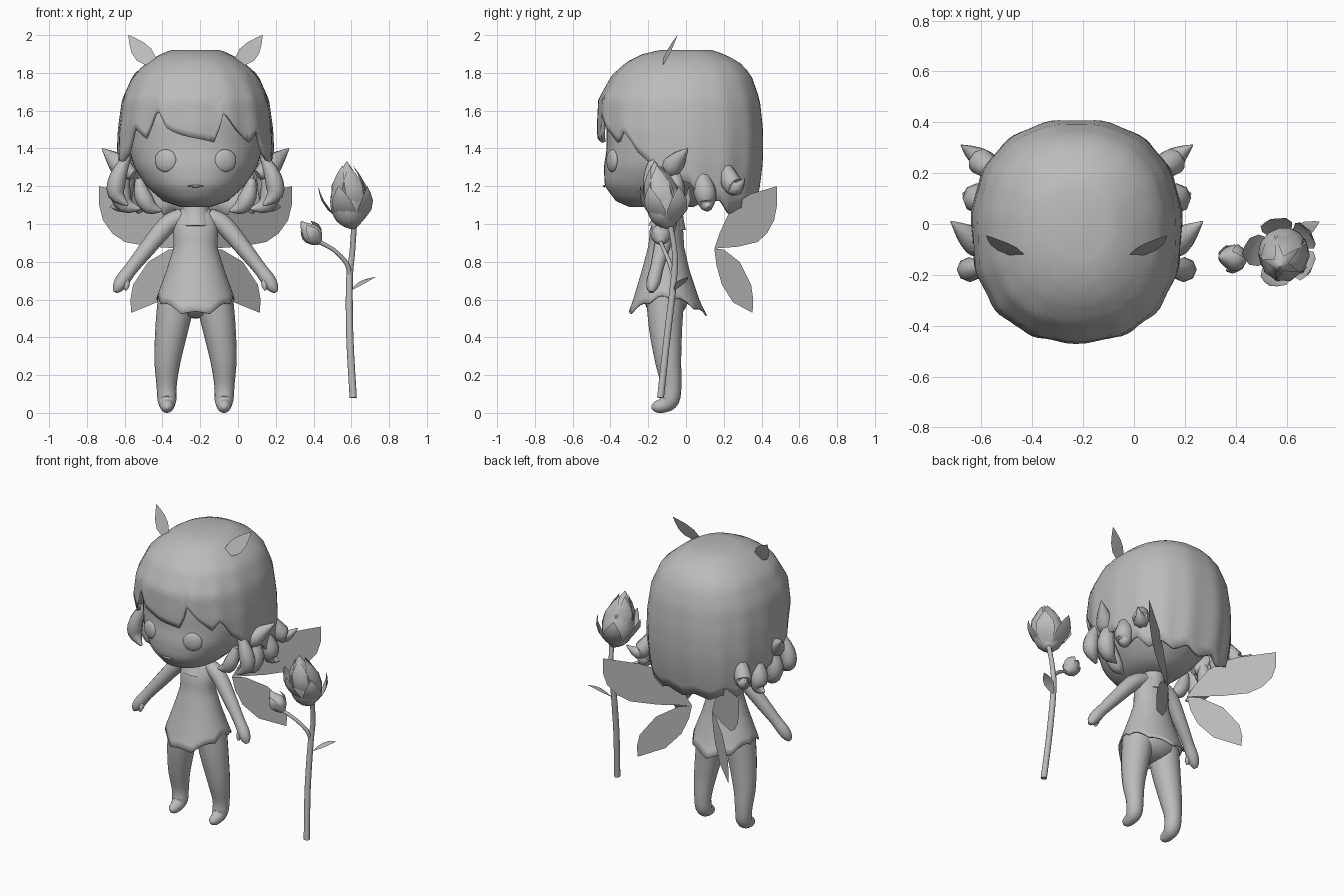
import bpy, bmesh, math
from mathutils import Vector

if "Cube" in bpy.data.objects:
    bpy.data.objects.remove(bpy.data.objects["Cube"])

CX = -0.225  # the figure's mirror plane
grey = bpy.data.materials.new("soft_grey")
grey.diffuse_color = (0.5, 0.5, 0.5, 1)
grey.use_nodes = True
grey.node_tree.nodes["Principled BSDF"].inputs["Base Color"].default_value = grey.diffuse_color


def finish(name, bm, smooth=True, angle=50):
    bmesh.ops.recalc_face_normals(bm, faces=bm.faces)
    me = bpy.data.meshes.new(name)
    bm.to_mesh(me)
    bm.free()
    me.materials.append(grey)
    ob = bpy.data.objects.new(name, me)
    bpy.context.collection.objects.link(ob)
    if smooth:
        bpy.ops.object.select_all(action='DESELECT')
        ob.select_set(True)
        bpy.context.view_layer.objects.active = ob
        bpy.ops.object.shade_smooth_by_angle(angle=math.radians(angle))
    return ob


def skin(bm, rings, first=True, last=True):
    vr = [[bm.verts.new(p) for p in r] for r in rings]
    n = len(vr[0])
    for a, b in zip(vr, vr[1:]):
        for i in range(n):
            bm.faces.new((a[i], a[(i + 1) % n], b[(i + 1) % n], b[i]))
    if first:
        bm.faces.new(vr[0])
    if last:
        bm.faces.new(vr[-1])


def lerp_table(table, t):
    """Piecewise linear lookup; first column ascending."""
    if t <= table[0][0]:
        return table[0][1:]
    for a, b in zip(table, table[1:]):
        if t <= b[0]:
            k = (t - a[0]) / (b[0] - a[0])
            return [u + (v - u) * k for u, v in zip(a[1:], b[1:])]
    return table[-1][1:]


def loft(name, prof, hem, cols=48, rows=14, ease=1.0, n=2.2, ripple=0, last=True):
    """Profile rows (z, half width, front y, back y); hem(angle) is the lower edge."""
    top = prof[-1][0]
    rings = []
    for j in range(rows + 1):
        s = (j / rows) ** ease
        ring = []
        for i in range(cols):
            a = 2 * math.pi * i / cols
            z = top - (top - hem(a)) * s
            hx, yf, yb = lerp_table(prof, z)
            k = 1 + ripple * s * math.cos(15 * a)
            sa, ca = math.sin(a), math.cos(a)
            x = hx * k * math.copysign(abs(sa) ** (2 / n), sa)
            y = (yf + yb) / 2 - (yb - yf) / 2 * k * math.copysign(abs(ca) ** (2 / n), ca)
            ring.append((CX + x, y, z))
        rings.append(ring)
    bm = bmesh.new()
    skin(bm, rings, True, last)
    return finish(name, bm)


def tube(name, pts, sides=12, sub=4, ref=(0, 1, 0)):
    """Tapered tube through (x, y, z, radius) points."""
    P = [Vector(p) for p in pts]
    path = []
    for i in range(len(P) - 1):
        p0, p1, p2, p3 = P[max(i - 1, 0)], P[i], P[i + 1], P[min(i + 2, len(P) - 1)]
        for k in range(sub):
            t = k / sub
            path.append(0.5 * (2 * p1 + (p2 - p0) * t + (2 * p0 - 5 * p1 + 4 * p2 - p3) * t * t
                               + (3 * p1 - p0 - 3 * p2 + p3) * t ** 3))
    path.append(P[-1])
    rings = []
    for i, p in enumerate(path):
        d = (path[min(i + 1, len(path) - 1)] - path[max(i - 1, 0)]).to_3d().normalized()
        u = d.cross(Vector(ref)).normalized()
        v = d.cross(u)
        r = max(p[3], 0.002)
        rings.append([p.to_3d() + r * (u * math.cos(2 * math.pi * k / sides)
                                       + v * math.sin(2 * math.pi * k / sides)) for k in range(sides)])
    bm = bmesh.new()
    skin(bm, rings)
    return finish(name, bm)


def leaf(name, base, tip, side, width, bulge=(0, 0, 0)):
    """Pointed leaf sheet, bowed along its length by the bulge vector."""
    base, tip, side, bulge = map(Vector, (base, tip, side, bulge))
    side.normalize()
    bm = bmesh.new()
    rows = []
    for t, w in ((0, .12), (.2, .65), (.42, 1), (.65, .85), (.85, .42), (1, .02)):
        c = base.lerp(tip, t) + bulge * math.sin(math.pi * t)
        rows.append([bm.verts.new(c + side * width * w * k - bulge * .35 * abs(k) * w) for k in (-1, 0, 1)])
    for a, b in zip(rows, rows[1:]):
        for k in (0, 1):
            bm.faces.new((a[k], a[k + 1], b[k + 1], b[k]))
    return finish(name, bm)


def ball(name, loc, scale, turn=0):
    bm = bmesh.new()
    bmesh.ops.create_uvsphere(bm, u_segments=24, v_segments=14, radius=1)
    ob = finish(name, bm)
    ob.location, ob.scale, ob.rotation_euler = loc, scale, (0, 0, turn)
    return ob


def mirrored(s, pts):
    return [(CX + s * p[0],) + tuple(p[1:]) for p in pts]


# Head
loft("head", [(1.09, .08, -.30, .04), (1.12, .17, -.37, .10), (1.2, .26, -.43, .2),
              (1.3, .325, -.435, .28), (1.4, .355, -.42, .33), (1.55, .355, -.42, .34),
              (1.7, .31, -.37, .31), (1.8, .2, -.25, .2), (1.84, .05, -.05, .05)],
     lambda a: 1.09, rows=24)

# Hair cap with a ragged fringe, side locks and longer back
edge = [(-180, 1.04), (-168, 1.08), (-155, 1.04), (-140, 1.09), (-128, 1.05), (-115, 1.13),
        (-104, 1.09), (-92, 1.24), (-82, 1.17), (-72, 1.31), (-60, 1.38), (-50, 1.52), (-37, 1.45),
        (-28, 1.62), (-18, 1.5), (-8, 1.47), (12, 1.43), (19, 1.59), (30, 1.5), (41, 1.43), (50, 1.5),
        (60, 1.38), (72, 1.31), (82, 1.17), (92, 1.24), (104, 1.09), (115, 1.13), (128, 1.05),
        (140, 1.09), (155, 1.04), (168, 1.08), (180, 1.04)]


def hair_edge(a):
    return lerp_table(edge, (math.degrees(a) + 180) % 360 - 180)[0]


hair = loft("hair", [(1.03, .37, -.38, .36), (1.13, .395, -.40, .378), (1.2, .405, -.43, .393),
                     (1.34, .415, -.45, .41), (1.5, .41, -.468, .41), (1.66, .388, -.462, .392),
                     (1.79, .33, -.39, .345), (1.86, .25, -.31, .28), (1.9, .185, -.23, .2),
                     (1.92, .13, -.14, .14)],
            hair_edge, cols=96, rows=18, ease=1.4, n=2.3, ripple=.012, last=False)
mod = hair.modifiers.new("thickness", 'SOLIDIFY')
mod.thickness, mod.offset = .022, -1

# Mouth
ball("mouth", (CX, -.432, 1.2), (.045, .008, .006))

for s, tag in ((-1, "left"), (1, "right")):
    # Eyes and pointed ears
    ball("eye_" + tag, (CX + s * .157, -.39, 1.335), (.062, .025, .06), s * .35)
    tube("ear_" + tag, mirrored(s, [(.33, -.1, 1.26, .03), (.39, -.075, 1.3, .055),
                                    (.435, -.04, 1.345, .042), (.495, .01, 1.4, .003)]), 10)
    # Curled lower locks
    for i, pts in enumerate((
            [(.36, -.17, 1.36, .02), (.41, -.18, 1.25, .045), (.42, -.18, 1.16, .045), (.36, -.2, 1.10, .008)],
            [(.37, -.06, 1.3, .03), (.40, -.06, 1.18, .055), (.37, -.07, 1.1, .045), (.29, -.09, 1.08, .006)],
            [(.30, -.13, 1.24, .02), (.28, -.14, 1.15, .045), (.24, -.14, 1.09, .04), (.18, -.15, 1.07, .006)],
            [(.36, .08, 1.26, .04), (.39, .1, 1.17, .06), (.40, .11, 1.1, .04), (.45, .12, 1.09, .004)],
            [(.32, .2, 1.32, .03), (.37, .24, 1.22, .055), (.40, .27, 1.19, .038), (.455, .31, 1.24, .003)])):
        tube(f"curl_{tag}_{i + 1}", mirrored(s, pts), 8, 3)
    # Head leaves
    leaf("head_leaf_" + tag, (CX + s * .20, -.14, 1.83), (CX + s * .355, -.045, 2.0),
         (s * .75, -.1, -.62), .05, (s * .01, 0, -.01))
    # Arms and thumbs
    tube("arm_" + tag, mirrored(s, [(.07, -.09, 1.04, .045), (.15, -.1, .995, .05), (.26, -.13, .865, .043),
                                    (.34, -.155, .765, .036), (.385, -.17, .705, .038),
                                    (.41, -.18, .665, .03), (.425, -.185, .64, .012)]))
    tube("thumb_" + tag, mirrored(s, [(.375, -.17, .73, .02), (.365, -.19, .68, .017), (.37, -.2, .65, .006)]), 8)
    # Legs running forward into the feet
    tube("leg_" + tag, mirrored(s, [(.1, -.11, .6, .1), (.125, -.108, .45, .088), (.148, -.095, .28, .07),
                                    (.153, -.078, .15, .054), (.151, -.085, .07, .05),
                                    (.151, -.12, .04, .039), (.151, -.16, .032, .03),
                                    (.151, -.182, .03, .01)]), 16, ref=(1, 0, 0))
    # Wings: flat outlines (offset, height) swept backwards
    for part, outline in (
            ("upper", [(.075, .87), (.11, .95), (.18, 1.065), (.25, 1.125), (.33, 1.16), (.51, 1.2),
                       (.51, 1.1), (.49, 1.02), (.44, .95), (.375, .905), (.24, .88)]),
            ("lower", [(.075, .87), (.09, .78), (.127, .68), (.205, .585), (.34, .53),
                       (.345, .6), (.33, .68), (.25, .80), (.14, .865)])):
        bm = bmesh.new()
        bm.faces.new([bm.verts.new((CX + s * d, .15 + (d - .075) / 1.31, z)) for d, z in outline])
        finish(f"{part}_wing_{tag}", bm, False)

# Neck, dress with scalloped hem, and hips
tube("neck", [(CX, -.1, .98, .1), (CX, -.09, 1.06, .075), (CX, -.08, 1.15, .07)])
dress = loft("dress", [(.5, .235, -.315, .118), (.6, .21, -.28, .07), (.75, .155, -.235, .02),
                       (.88, .115, -.2, -.01), (.97, .12, -.19, -.015), (1.03, .11, -.17, -.025),
                       (1.08, .075, -.14, -.03)],
             lambda a: .6 - .085 * math.cos(a) ** 2 + .022 * abs(math.cos(4.5 * a)),
             cols=72, n=2.0, last=False)
mod = dress.modifiers.new("thickness", 'SOLIDIFY')
mod.thickness, mod.offset = .008, -1
ball("hips", (CX, -.105, .6), (.17, .115, .1))

# Flower stem and side branch
tube("stem", [(.61, -.135, .08, .019), (.592, -.1, .4, .019), (.59, -.065, .7, .018),
              (.605, -.06, .85, .015), (.615, -.085, 1.0, .015)], 10)
tube("branch", [(.592, -.065, .72, .012), (.575, -.085, .79, .012), (.51, -.115, .86, .011),
                (.43, -.135, .905, .011)], 8)
leaf("stem_leaf", (.6, -.06, .65), (.73, .01, .72), (.5, -.85, -.1), .032, (0, 0, .015))

# Flower buds with petals and flared sepals
tube("large_bud", [(.612, -.085, .98, .02), (.6, -.1, 1.03, .08), (.588, -.115, 1.11, .1),
                   (.58, -.135, 1.2, .078), (.578, -.16, 1.28, .034), (.575, -.168, 1.33, .003)], 14)
tube("small_bud", [(.435, -.135, .90, .015), (.41, -.133, .925, .046), (.385, -.133, .955, .05),
                   (.355, -.133, .985, .028), (.335, -.133, 1.015, .003)], 12)
for i in range(5):
    a = 2 * math.pi * i / 5 + math.pi
    d = Vector((math.cos(a), math.sin(a), 0))
    side = (-d.y, d.x, 0)
    base = Vector((.605, -.095, .985)) + d * .02
    leaf(f"sepal_{i + 1}", base, Vector((.575, -.115, 1.2)) + d * (.135 if i else .15), side, .062, d * .045)
    b = a + math.pi / 5
    e = Vector((math.cos(b), math.sin(b), 0))
    leaf(f"petal_{i + 1}", Vector((.605, -.1, 1.0)) + e * .03, Vector((.578, -.155, 1.31)) + e * .03,
         (-e.y, e.x, 0), .07, e * .07)
for i in range(3):
    a = 2 * math.pi * i / 3 + .6
    d = Vector((.7 * math.cos(a), math.sin(a), .7 * math.cos(a)))
    axis = Vector((-.62, 0, .68))
    leaf(f"small_sepal_{i + 1}", Vector((.43, -.135, .9)) + d * .01, Vector((.36, -.133, .99)) + d * .045,
         axis.cross(d), .035, d * .032)
